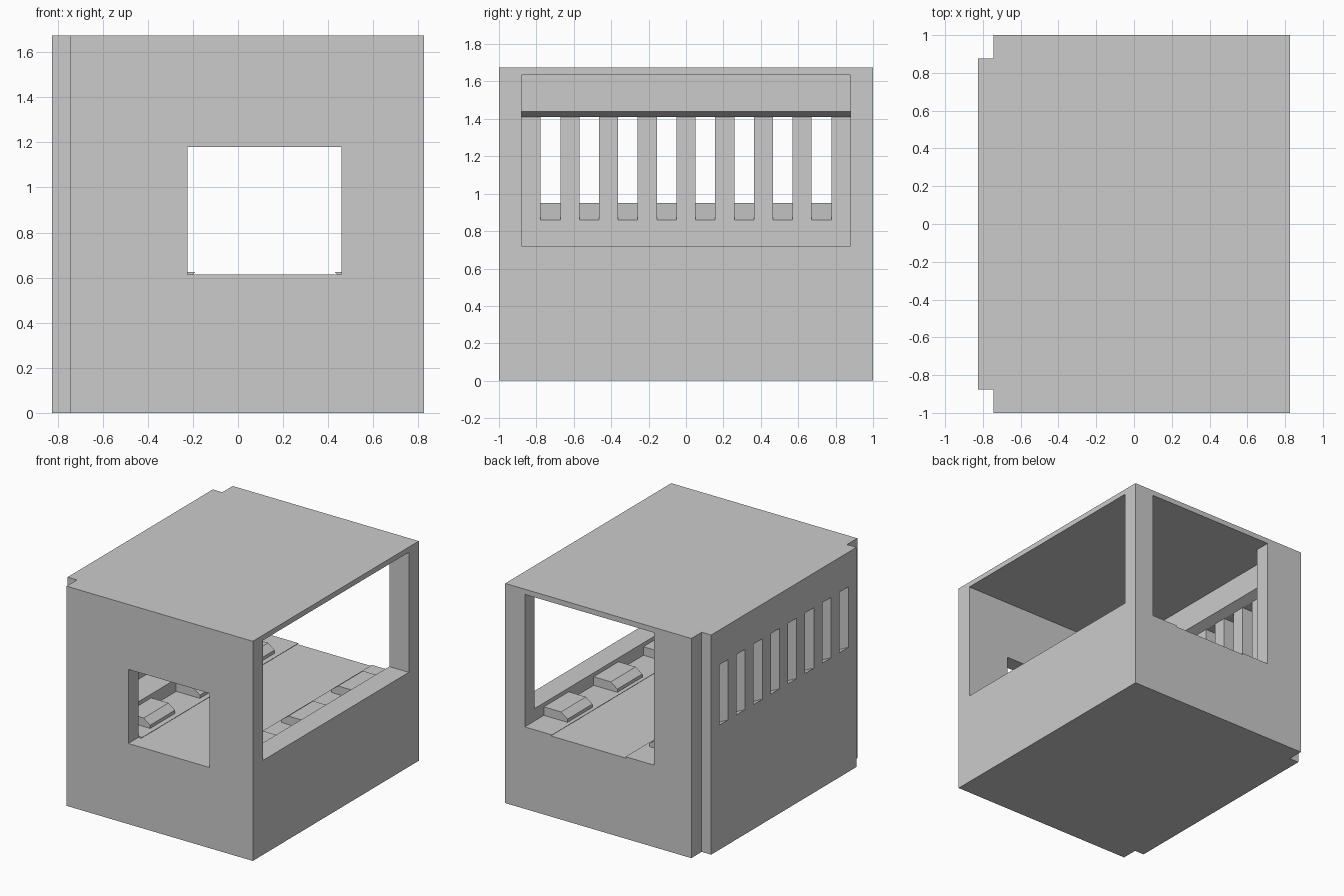
import bpy, bmesh

if "Cube" in bpy.data.objects:
    bpy.data.objects.remove(bpy.data.objects["Cube"])


def prism(name, pts, lo, hi, axis="y"):
    """Extrude a profile: (x, z) points along y, or (x, y) points along z."""
    bm = bmesh.new()
    place = (lambda a, b, t: (a, t, b)) if axis == "y" else (lambda a, b, t: (a, b, t))
    face = bm.faces.new([bm.verts.new(place(a, b, lo)) for a, b in pts])
    ext = bmesh.ops.extrude_face_region(bm, geom=[face])
    verts = [g for g in ext["geom"] if isinstance(g, bmesh.types.BMVert)]
    bmesh.ops.translate(bm, verts=verts, vec=place(0, 0, hi - lo))
    bmesh.ops.recalc_face_normals(bm, faces=bm.faces)
    mesh = bpy.data.meshes.new(name)
    bm.to_mesh(mesh)
    bm.free()
    ob = bpy.data.objects.new(name, mesh)
    bpy.context.collection.objects.link(ob)
    return ob


def rect(x0, x1, z0, z1):
    return [(x0, z0), (x1, z0), (x1, z1), (x0, z1)]


def cut(target, cutter):
    cutter.hide_render = True
    mod = target.modifiers.new("cut", "BOOLEAN")
    mod.operation = "DIFFERENCE"
    mod.solver = "EXACT"
    mod.object = cutter
    bpy.context.view_layer.objects.active = target
    bpy.ops.object.modifier_apply(modifier=mod.name)
    bpy.data.objects.remove(cutter)


L, R = -0.43, 0.66        # side walls of the room
FLOOR, LEDGE, SILL, CEIL = 0.615, 0.625, 0.72, 1.635
Y = 0.88                  # inner faces of front and back walls

# Outer block with two notched corners on the left
body = prism("cabin_shell", [(-0.745, -1), (0.825, -1), (0.825, 1), (-0.745, 1),
                             (-0.745, 0.875), (-0.825, 0.875),
                             (-0.825, -0.875), (-0.745, -0.875)], 0, 1.675, "z")

# Room with a sunken aisle, open through the back wall
cut(body, prism("room_cutter", [(-0.20, FLOOR), (0.44, FLOOR), (0.43, LEDGE), (R, LEDGE),
                                (R, CEIL), (L, CEIL), (L, LEDGE), (-0.19, LEDGE)], -Y, 1.1))

# Deep niche above the left ledge, with a sloped overhang
cut(body, prism("niche_cutter", [(-0.2, SILL), (-0.2, CEIL), (-0.57, CEIL), (-0.57, 1.44),
                                 (-0.64, 1.41), (-0.64, SILL)], -Y, Y))

# Right window and front window
cut(body, prism("right_window_cutter", rect(0.5, 1.0, SILL, CEIL), -Y, Y))
cut(body, prism("front_window_cutter", rect(-0.225, 0.46, FLOOR, 1.18), -1.1, -Y))

# Eight vertical slots with inward-sloping sills
for i in range(8):
    y = (i - 3.5) * 0.207
    cut(body, prism("slot_cutter", [(-0.9, 0.986), (-0.6, 0.841), (-0.6, 1.41), (-0.9, 1.41)],
                    y - 0.0525, y + 0.0525))

# Low benches with chamfered fronts, three along each side
mid = (L + R) / 2
for side, sign in (("left", -1), ("right", 1)):
    for i in range(3):
        y = (i - 1) * 0.6 + 0.02
        prof = [(0.545, LEDGE), (0.545, 0.69), (0.40, 0.69), (0.345, 0.65), (0.345, LEDGE)]
        prism(f"{side}_bench_{i + 1}", [(mid + sign * a, z) for a, z in prof], y - 0.15, y + 0.15)
